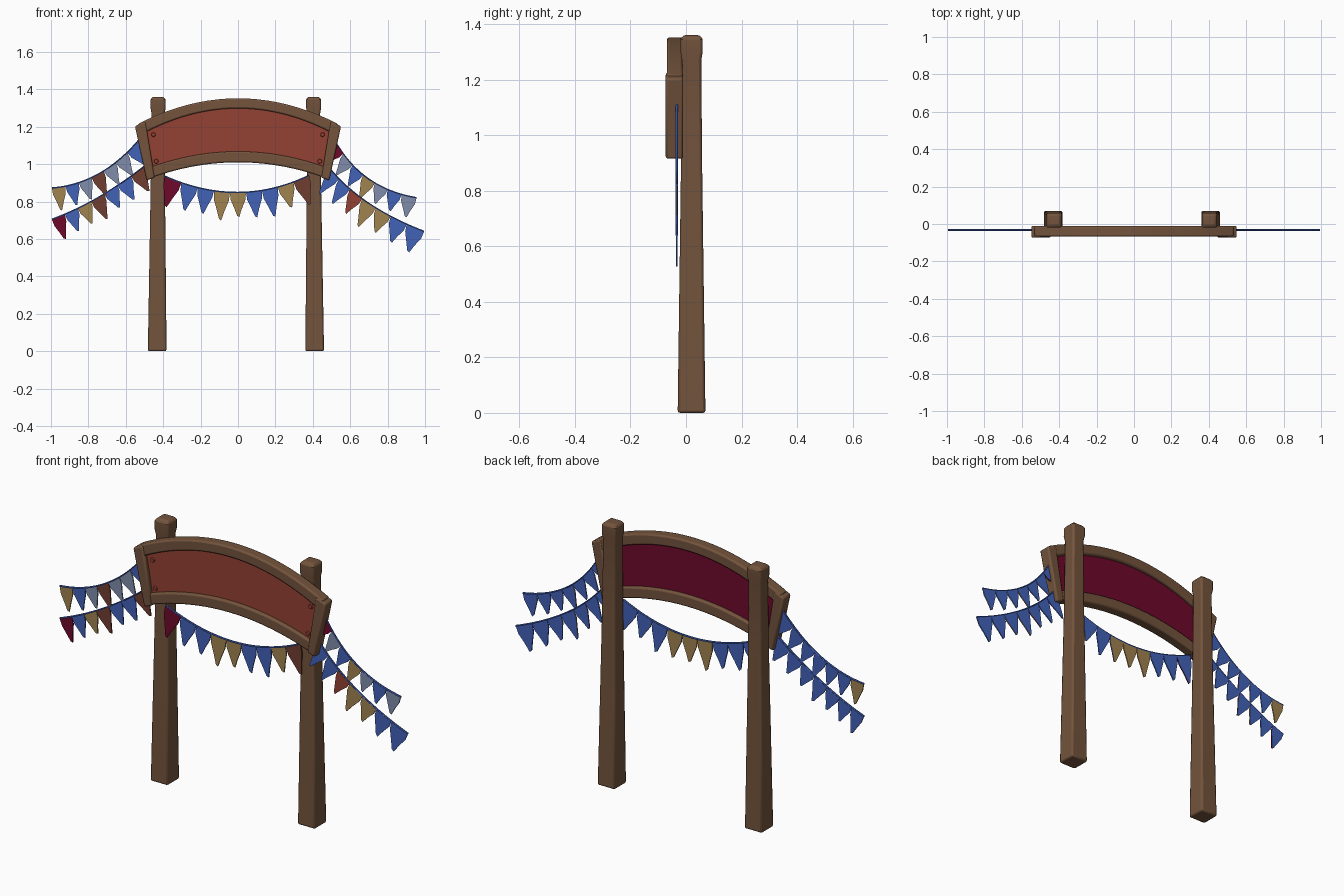
import bpy, bmesh, math
from mathutils import Vector

if "Cube" in bpy.data.objects:
    bpy.data.objects.remove(bpy.data.objects["Cube"])


def material(name, rgb):
    m = bpy.data.materials.new(name)
    m.diffuse_color = (*rgb, 1)
    m.use_nodes = True
    m.node_tree.nodes["Principled BSDF"].inputs["Base Color"].default_value = m.diffuse_color
    return m


MATS = {
    "wood": material("brown wood", (0.172, 0.088, 0.046)),
    "red": material("brick red", (0.296, 0.053, 0.034)),
    "crimson": material("dark crimson", (0.155, 0.0025, 0.024)),
    "blue": material("cloth blue", (0.054, 0.122, 0.485)),
    "tan": material("cloth tan", (0.35, 0.223, 0.08)),
    "grey": material("cloth grey blue", (0.216, 0.262, 0.402)),
    "rust": material("cloth rust", (0.16, 0.048, 0.03)),
}


def finish(name, bm, colours, bevel=0):
    bmesh.ops.recalc_face_normals(bm, faces=bm.faces)
    mesh = bpy.data.meshes.new(name)
    bm.to_mesh(mesh)
    bm.free()
    ob = bpy.data.objects.new(name, mesh)
    bpy.context.collection.objects.link(ob)
    for c in colours:
        mesh.materials.append(MATS[c])
    if bevel:
        mod = ob.modifiers.new("soft edges", "BEVEL")
        mod.width = bevel
        mod.segments = 2
        mod.limit_method = "ANGLE"
        mod.angle_limit = math.radians(35)
    bpy.ops.object.select_all(action="DESELECT")
    ob.select_set(True)
    bpy.context.view_layer.objects.active = ob
    bpy.ops.object.shade_smooth_by_angle(angle=math.radians(30))
    return ob


def loft(bm, rings):
    """Skin closed rings of equal length and cap both ends."""
    rows = [[bm.verts.new(p) for p in ring] for ring in rings]
    n = len(rows[0])
    for a, b in zip(rows, rows[1:]):
        for i in range(n):
            j = (i + 1) % n
            bm.faces.new((a[i], a[j], b[j], b[i]))
    bm.faces.new(rows[0])
    bm.faces.new(rows[-1])


def arch(half, z_mid, z_end, t):
    return half * t, z_mid - (z_mid - z_end) * t * t


def curved_board(name, upper, lower, y0, y1, colours, bevel):
    """Bowed board between two arch curves."""
    bm = bmesh.new()
    rings = []
    for i in range(21):
        t = -1 + i / 10
        (xu, zu), (xl, zl) = arch(*upper, t), arch(*lower, t)
        rings.append([(xu, y0, zu), (xu, y1, zu), (xl, y1, zl), (xl, y0, zl)])
    loft(bm, rings)
    bmesh.ops.recalc_face_normals(bm, faces=bm.faces)
    if len(colours) > 1:
        for f in bm.faces:
            f.material_index = 1 if f.normal.y > 0.5 else 0
    return finish(name, bm, colours, bevel)


# Tapered posts with a slightly swollen cap
PROFILE = [(0, 0.050), (0.45, 0.044), (0.9, 0.038), (1.27, 0.035),
           (1.30, 0.040), (1.345, 0.040), (1.36, 0.030)]
for side, x0, x1 in (("left", -0.432, -0.427), ("right", 0.410, 0.404)):
    bm = bmesh.new()
    rings = []
    for z, h in PROFILE:
        x = x0 + (x1 - x0) * z / 1.36
        rings.append([(x + sx * h, 0.02 + sy * h, z)
                      for sx, sy in ((-1, -1), (1, -1), (1, 1), (-1, 1))])
    loft(bm, rings)
    finish(side + "_post", bm, ["wood"], 0.009)

# Sign: bowed beams, panel with darker back
curved_board("top_beam", (0.535, 1.352, 1.215), (0.492, 1.298, 1.172),
             -0.068, -0.012, ["wood"], 0.008)
curved_board("bottom_beam", (0.465, 1.068, 0.985), (0.482, 1.010, 0.920),
             -0.068, -0.012, ["wood"], 0.008)
curved_board("sign_panel", (0.51, 1.32, 1.19), (0.465, 1.04, 0.955),
             -0.050, -0.030, ["red", "crimson"], 0)

# Slanted end boards
for side, s in (("left", -1), ("right", 1)):
    quad = [(0.551, 1.203), (0.495, 1.228), (0.445, 0.928), (0.488, 0.913)]
    bm = bmesh.new()
    loft(bm, [[(s * x, y, z) for x, z in quad] for y in (-0.073, -0.010)])
    finish(side + "_end_board", bm, ["wood"], 0.008)

    # Painted nails in the panel corners
    for label, x, z in (("upper", 0.452, 1.158), ("lower", 0.437, 1.015)):
        bm = bmesh.new()
        loft(bm, [[(s * x + r * math.cos(k * math.pi / 4), y,
                    z + r * math.sin(k * math.pi / 4)) for k in range(8)]
                  for y, r in ((-0.048, 0.013), (-0.058, 0.010))])
        finish(f"{side}_{label}_nail", bm, ["red"])


def through(p, t):
    """Quadratic curve through three points at t = 0, 0.5, 1."""
    a, b, c = (Vector(q) for q in p)
    return a * (2 * t - 1) * (t - 1) + b * 4 * t * (1 - t) + c * t * (2 * t - 1)


def bunting(name, path, flags, length, y=-0.033, lean=0.75):
    """Hanging cord with pennants; each flag is (front, back) colours."""
    names = list(MATS)
    n = len(flags)
    bm = bmesh.new()
    for i, (front, back) in enumerate(flags):
        a, m, b = (through(path, (i + k) / n) for k in (0, 0.5, 1))
        along = b - a
        down = Vector((along.y, -along.x)).normalized()
        down = (down * lean + Vector((0, -1)) * (1 - lean)).normalized()
        size = length * (1 + 0.10 * math.sin(2.3 * i + 1))
        outline = [a, m, b,
                   b + down * size * 0.30 - along * 0.04,
                   m + down * size * 0.66 + along * 0.24,
                   m + down * size + along * 0.07,
                   m + down * size * 0.95 - along * 0.06,
                   m + down * size * 0.64 - along * 0.24,
                   a + down * size * 0.30 + along * 0.04]
        start = len(bm.faces)
        loft(bm, [[(p.x, yy, p.y) for p in outline] for yy in (y - 0.003, y + 0.003)])
        bm.faces.ensure_lookup_table()
        for f in bm.faces[start:]:
            f.material_index = names.index(front)
        bm.faces[-1].material_index = names.index(back)
    finish(name + "_flags", bm, names)

    # Cord along the top of the flags
    bm = bmesh.new()
    rings = []
    for i in range(25):
        p = through(path, i / 24)
        rings.append([(p.x, y + 0.005 * math.cos(k * math.pi / 3),
                       p.y + 0.005 * math.sin(k * math.pi / 3)) for k in range(6)])
    loft(bm, rings)
    finish(name + "_cord", bm, ["blue"])


def blue_backed(colours):
    return [(c, "blue") for c in colours.split()]


bunting("middle", [(-0.39, 0.935), (0, 0.848), (0.38, 0.94)],
        blue_backed("crimson blue blue") + [("tan", "tan")] * 2
        + [("blue", "tan")] + blue_backed("blue tan rust"), 0.14)
bunting("left_upper", [(-0.995, 0.872), (-0.75, 0.945), (-0.535, 1.125)],
        [("tan", "tan")] + blue_backed("blue grey rust grey grey blue"), 0.115)
bunting("left_lower", [(-0.995, 0.705), (-0.75, 0.82), (-0.50, 0.99)],
        blue_backed("crimson blue tan rust blue blue rust"), 0.115)
bunting("right_upper", [(0.52, 1.125), (0.70, 0.92), (0.955, 0.82)],
        blue_backed("crimson grey blue tan grey blue grey"), 0.105)
bunting("right_lower", [(0.49, 0.98), (0.70, 0.79), (0.995, 0.64)],
        blue_backed("blue blue red tan tan blue blue"), 0.125)
